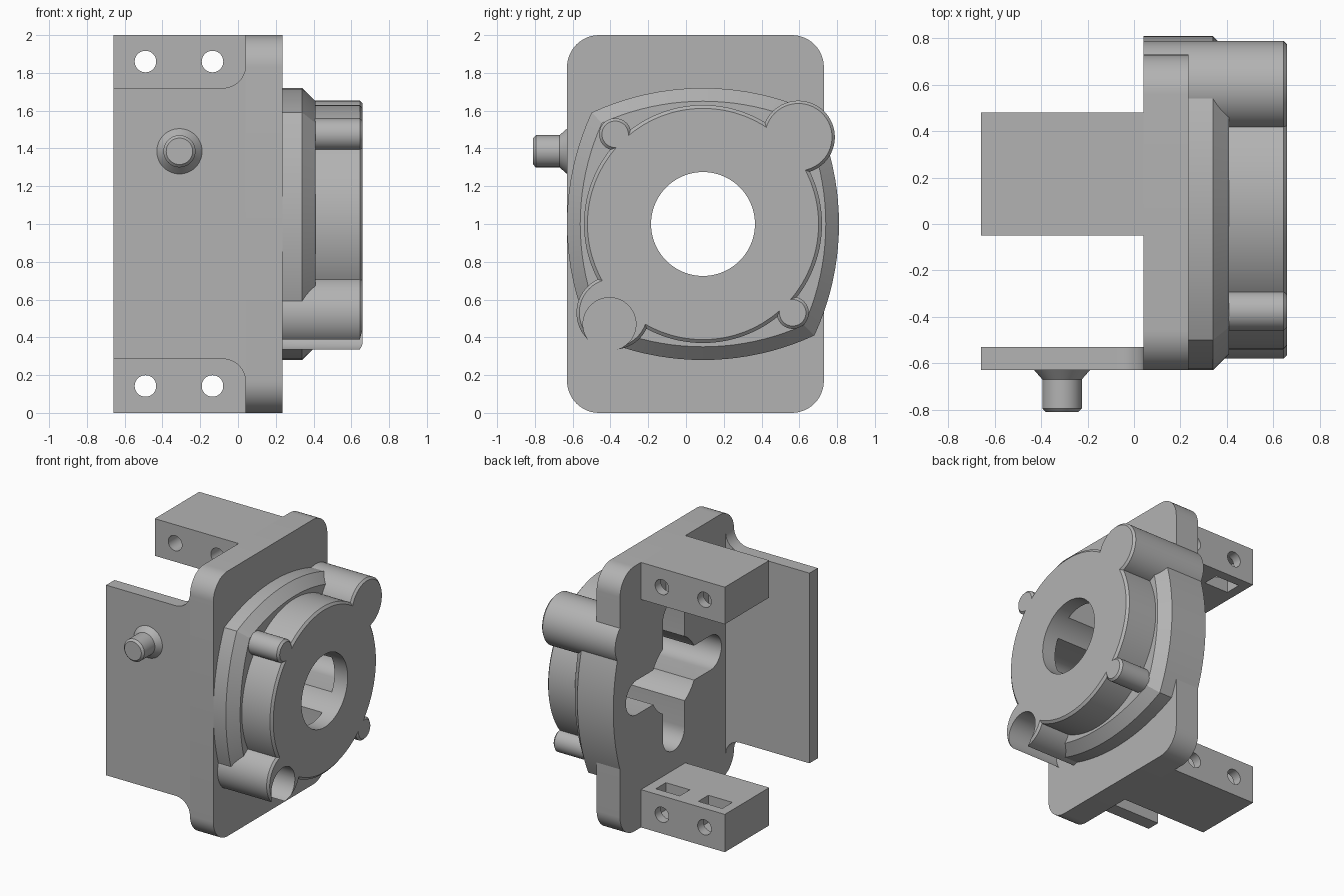
import bpy, bmesh, math
from mathutils import Vector

old = bpy.data.objects.get("Cube")
if old:
    bpy.data.objects.remove(old, do_unlink=True)

grey = bpy.data.materials.new("plain grey")
grey.use_nodes = True
grey.diffuse_color = (0.45, 0.45, 0.45, 1)
grey.node_tree.nodes["Principled BSDF"].inputs["Base Color"].default_value = grey.diffuse_color

CY, CZ = 0.09, 1.0            # axis of the round housing
BACK, FRONT, END = 0.04, 0.235, 0.66


def loft(name, rings):
    """Solid through a list of equally sized rings of 3D points."""
    bm = bmesh.new()
    loops = [[bm.verts.new(p) for p in ring] for ring in rings]
    n = len(loops[0])
    for a, b in zip(loops, loops[1:]):
        for i in range(n):
            j = (i + 1) % n
            bm.faces.new((a[i], a[j], b[j], b[i]))
    bm.faces.new(loops[0])
    bm.faces.new(loops[-1])
    bmesh.ops.recalc_face_normals(bm, faces=bm.faces)
    mesh = bpy.data.meshes.new(name)
    bm.to_mesh(mesh)
    bm.free()
    mesh.materials.append(grey)
    obj = bpy.data.objects.new(name, mesh)
    bpy.context.collection.objects.link(obj)
    return obj


def arc(cx, cy, r, a0, a1, n):
    return [(cx + r * math.cos(math.radians(a0 + (a1 - a0) * i / n)),
             cy + r * math.sin(math.radians(a0 + (a1 - a0) * i / n))) for i in range(n + 1)]


def circle(cx, cy, r, n=72):
    return arc(cx, cy, r, 0, 360, n)[:-1]


def along_x(name, steps):
    """Loft of (x, yz outline) steps."""
    return loft(name, [[(x, y, z) for y, z in pts] for x, pts in steps])


def along_y(name, steps):
    """Loft of (y, xz outline) steps."""
    return loft(name, [[(x, y, z) for x, z in pts] for y, pts in steps])


def box(name, x0, x1, y0, y1, z0, z1):
    return along_x(name, [(x, [(y0, z0), (y1, z0), (y1, z1), (y0, z1)]) for x in (x0, x1)])


def cut(objs, cutter):
    for o in objs:
        m = o.modifiers.new("cut", 'BOOLEAN')
        m.operation, m.solver, m.object = 'DIFFERENCE', 'EXACT', cutter
        bpy.context.view_layer.objects.active = o
        bpy.ops.object.modifier_apply(modifier=m.name)
    bpy.data.objects.remove(cutter, do_unlink=True)


def boss(name, y, z, r, start=FRONT):
    return along_x(name, [(start, circle(y, z, r)), (END - 0.015, circle(y, z, r)),
                          (END, circle(y, z, r - 0.015))])


def bulged_square(half, bulge):
    """Square whose four sides bow outward as arcs."""
    radius = (half ** 2 + bulge ** 2) / (2 * bulge)
    sweep = math.degrees(math.asin(half / radius))
    pts = []
    for k in range(4):
        mid = 90 * k
        off = half + bulge - radius
        cx = CY + off * math.cos(math.radians(mid))
        cz = CZ + off * math.sin(math.radians(mid))
        pts += arc(cx, cz, radius, mid - sweep, mid + sweep, 20)[:-1]
    return pts


# Mounting plate with rounded corners
corner = 0.17
outline = []
for cy, cz, a in ((0.73, 2, 0), (-0.63, 2, 90), (-0.63, 0, 180), (0.73, 0, 270)):
    iy = cy - math.copysign(corner, cy)
    iz = cz - corner if cz else corner
    outline += arc(iy, iz, corner, a, a + 90, 12)
plate = along_x("mounting_plate", [(BACK, outline), (FRONT, outline)])

# Bulged flange with chamfered front
wide, narrow = bulged_square(0.59, 0.13), bulged_square(0.535, 0.115)
flange = along_x("flange", [(BACK, wide), (0.34, wide), (0.41, narrow)])

# Round drum
drum = along_x("drum", [(FRONT, circle(CY, CZ, 0.63, 128)), (END - 0.015, circle(CY, CZ, 0.63, 128)),
                        (END, circle(CY, CZ, 0.612, 128))])

# Bosses around the drum
large_boss = boss("large_boss", 0.595, 1.46, 0.193, BACK)
boss("small_boss_upper", -0.375, 1.475, 0.085)
boss("small_boss_lower", 0.565, 0.53, 0.085)
open_boss = boss("open_boss", -0.385, 0.53, 0.195)

# Open recess in the lower boss
cut([open_boss, flange, drum],
    along_x("recess", [(x, circle(-0.405, 0.47, 0.14)) for x in (FRONT, 0.8)]))

# Shaft hole and cross of round-ended slots behind it
housing = [plate, flange, drum]
cut(housing, along_x("shaft", [(x, circle(CY, CZ, 0.275)) for x in (-0.1, 0.8)]))
slot_w, reach = 0.13, 0.57
for k in range(2):
    near = reach - slot_w
    pill = arc(near, 0, slot_w, -90, 90, 16) + arc(-near, 0, slot_w, 90, 270, 16)
    if k:
        pill = [(-v, u) for u, v in pill]
    pill = [(CY + u, CZ + v) for u, v in pill]
    cut(housing, along_x("slot", [(x, pill) for x in (-0.1, 0.55)]))

# Side panel, flared into the plate by fillets
upper = arc(-0.08, 1.84, 0.12, -90, 0, 12)
lower = [(x, 2.005 - z) for x, z in reversed(upper)]
panel = [(-0.66, 0.285), (-0.66, 1.72)] + upper + lower
along_y("side_panel", [(-0.63, panel), (-0.53, panel)])

# Locating pin with conical foot and bevelled tip
along_y("locating_pin", [(y, circle(-0.31, 1.385, r, 48)) for y, r in
                         ((-0.62, 0.12), (-0.63, 0.12), (-0.67, 0.085), (-0.795, 0.085), (-0.81, 0.07))])

# Upper and lower arms with bolt holes and nut pockets
for name, z0, z1, p0, p1 in (("upper_arm", 1.72, 2, 1.6, 1.92), ("lower_arm", 0, 0.285, 0.08, 0.4)):
    arm = box(name, -0.66, BACK, -0.05, 0.48, z0, z1)
    for x in (-0.49, -0.135):
        cut([arm], along_y("bolt", [(y, circle(x, (z0 + z1) / 2, 0.057, 40)) for y in (-0.2, 0.6)]))
        cut([arm], box("pocket", x - 0.1, x + 0.1, 0.29, 0.41, p0, p1))

# Smooth curved walls, crisp edges
for o in bpy.context.scene.objects:
    o.select_set(o.type == 'MESH')
bpy.context.view_layer.objects.active = plate
bpy.ops.object.shade_smooth_by_angle(angle=math.radians(25))
